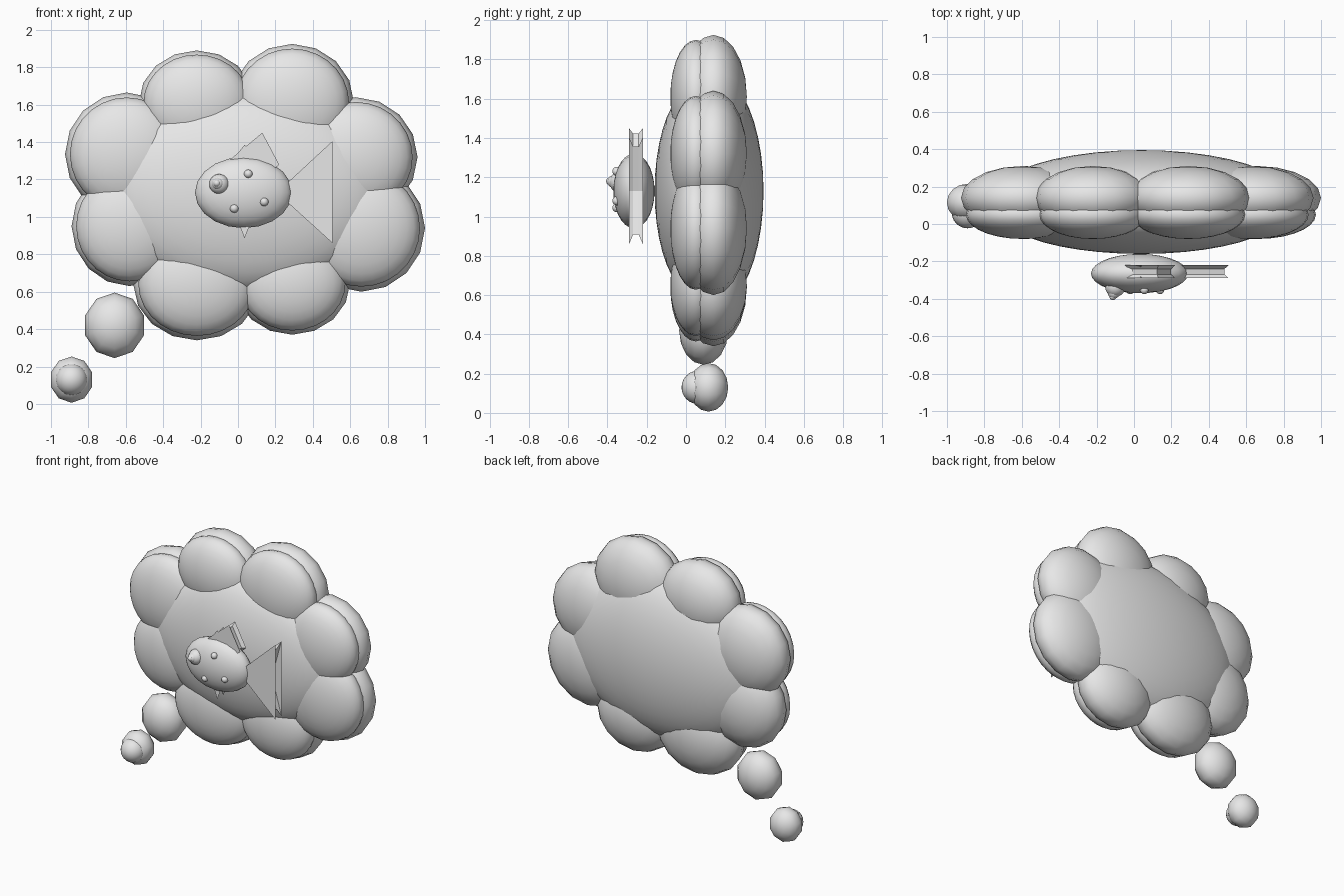
import bpy, bmesh, math
from mathutils import Matrix, Vector

if "Cube" in bpy.data.objects:
    bpy.data.objects.remove(bpy.data.objects["Cube"])

grey = bpy.data.materials.new("light_grey")
grey.diffuse_color = (0.8, 0.8, 0.8, 1)
grey.use_nodes = True
grey.node_tree.nodes["Principled BSDF"].inputs["Base Color"].default_value = grey.diffuse_color


def finish(bm, name, smooth=True):
    bmesh.ops.recalc_face_normals(bm, faces=bm.faces)
    me = bpy.data.meshes.new(name)
    bm.to_mesh(me)
    bm.free()
    me.materials.append(grey)
    for p in me.polygons:
        p.use_smooth = smooth
    ob = bpy.data.objects.new(name, me)
    bpy.context.collection.objects.link(ob)
    return ob


def ellipsoid(name, centre, radii, segs=16, rings=10):
    """Smooth ellipsoid with its poles along y."""
    bm = bmesh.new()
    bmesh.ops.create_uvsphere(bm, u_segments=segs, v_segments=rings, radius=1)
    m = (Matrix.Translation(centre) @ Matrix.Diagonal((*radii, 1))
         @ Matrix.Rotation(math.pi / 2, 4, 'X'))
    bmesh.ops.transform(bm, matrix=m, verts=bm.verts)
    return finish(bm, name)


def puff(name, x, z, rx, rz, segs=16):
    """Cloud lobe: rear shell plus a slightly smaller lobe in front."""
    ellipsoid(name + "_back", (x, 0.14, z), (rx, 0.17, rz), segs)
    ellipsoid(name + "_front", (x, 0.05, z), (rx * 0.92, 0.13, rz * 0.92), 28, 14)


def fin(name, outline, y=-0.255, half=0.035, pull=0.82):
    """Flat fin whose rim is scooped in between its two faces."""
    bm = bmesh.new()
    c = sum((Vector(p) for p in outline), Vector((0, 0))) / len(outline)
    loops = []
    for dy, s in ((-half, 1), (-half * 0.4, pull), (half * 0.4, pull), (half, 1)):
        pts = [c + (Vector(p) - c) * s for p in outline]
        loops.append([bm.verts.new((p.x, y + dy, p.y)) for p in pts])
    bm.faces.new(loops[0])
    bm.faces.new(loops[-1])
    n = len(outline)
    for a, b in zip(loops, loops[1:]):
        for i in range(n):
            j = (i + 1) % n
            bm.faces.new((a[i], a[j], b[j], b[i]))
    bmesh.ops.triangulate(bm, faces=[f for f in bm.faces if len(f.verts) > 4])
    return finish(bm, name, False)


# cloud middle
ellipsoid("cloud_middle_back", (0.04, 0.14, 1.13), (0.80, 0.255, 0.60), 32, 20)
ellipsoid("cloud_middle_front", (0.04, 0.05, 1.13), (0.74, 0.21, 0.53), 32, 20)

# ring of cloud lobes: x, z, radius x, radius z
lobes = {
    "top_left": (-0.22, 1.61, 0.31, 0.28),
    "top_right": (0.29, 1.61, 0.33, 0.315),
    "right_upper": (0.63, 1.32, 0.33, 0.32),
    "right_lower": (0.66, 0.94, 0.34, 0.34),
    "bottom_right": (0.29, 0.65, 0.31, 0.28),
    "bottom_left": (-0.22, 0.64, 0.34, 0.30),
    "left_lower": (-0.58, 0.95, 0.31, 0.32),
    "left_upper": (-0.595, 1.335, 0.33, 0.33),
}
for key, v in lobes.items():
    puff("cloud_lobe_" + key, *v)

# trailing thought bubbles
for name, x, z, r, fr in (("large_bubble", -0.66, 0.42, 0.17, 0.14),
                          ("small_bubble", -0.89, 0.13, 0.12, 0.085)):
    ry = 0.5 * r + 0.04
    ellipsoid(name + "_back", (x, 0.215 - ry, z), (r * 0.97, ry, r * 1.03), 10, 8)
    ellipsoid(name + "_front", (x, 0.062, z), (fr, 0.085, fr), 20, 12)

# fish body, eye and spots
ellipsoid("fish_body", (0.03, -0.265, 1.13), (0.26, 0.105, 0.19), 20, 14)
for name, x, y, z, r in (("eye", -0.10, -0.335, 1.175, 0.055),
                         ("eye_iris", -0.108, -0.367, 1.178, 0.033),
                         ("eye_pupil", -0.113, -0.388, 1.18, 0.019),
                         ("spot_top", 0.055, -0.352, 1.23, 0.023),
                         ("spot_left", -0.02, -0.352, 1.045, 0.023),
                         ("spot_right", 0.14, -0.352, 1.08, 0.023)):
    ellipsoid(name, (x, y, z), (r, r, r), 14, 10)

# fins
fin("tail_fin", [(0.24, 1.16), (0.505, 1.405), (0.43, 1.13), (0.505, 0.86), (0.24, 1.10)])
fin("dorsal_fin", [(-0.05, 1.30), (0.13, 1.45), (0.22, 1.28), (0.08, 1.15)])
fin("middle_fin", [(0.035, 1.385), (0.15, 1.26), (0.06, 0.95),
                   (0.035, 0.885), (0.01, 0.95), (-0.05, 1.28)])
